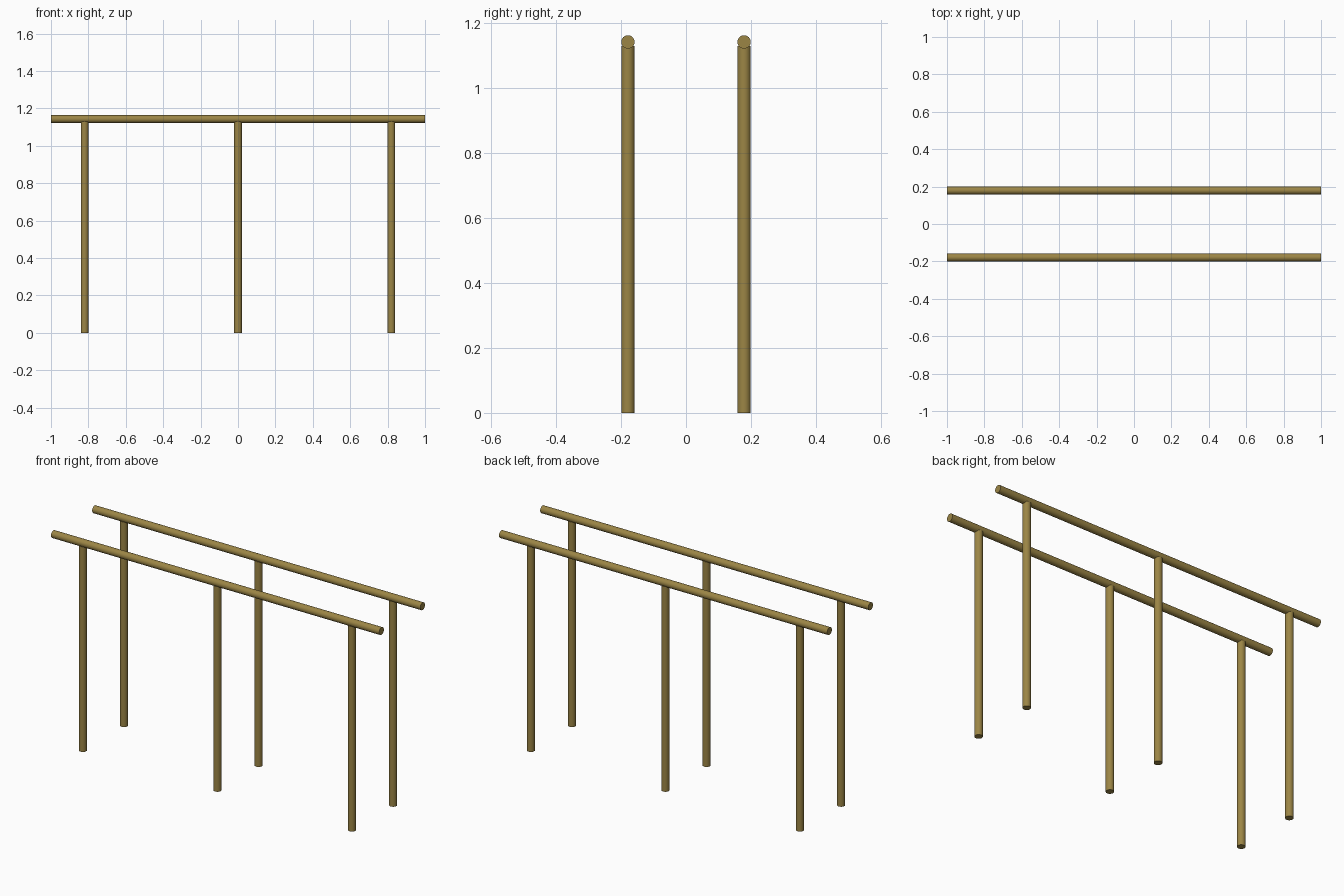
import bpy, math

if "Cube" in bpy.data.objects:
    bpy.data.objects.remove(bpy.data.objects["Cube"])

brass = bpy.data.materials.new("aged brass")
brass.diffuse_color = (0.33, 0.235, 0.06, 1)
brass.use_nodes = True
brass.node_tree.nodes["Principled BSDF"].inputs["Base Color"].default_value = brass.diffuse_color

R = 0.0205      # tube radius
RAIL_Y = 0.179
RAIL_Z = 1.143


def tube(name, length, loc, rot=(0, 0, 0)):
    bpy.ops.mesh.primitive_cylinder_add(vertices=32, radius=R, depth=length,
                                        location=loc, rotation=rot)
    ob = bpy.context.object
    ob.name = name
    ob.data.materials.append(brass)
    bpy.ops.object.shade_smooth_by_angle(angle=math.radians(40))


for side, y in (("front", -RAIL_Y), ("back", RAIL_Y)):
    # long horizontal handrail
    tube(side + "_rail", 2.0, (0, y, RAIL_Z), (0, math.pi / 2, 0))
    # three upright posts, tops sunk slightly into the rail
    for place, x in (("left", -0.82), ("middle", 0), ("right", 0.82)):
        tube(f"{side}_{place}_post", 1.13, (x, y, 0.565))
